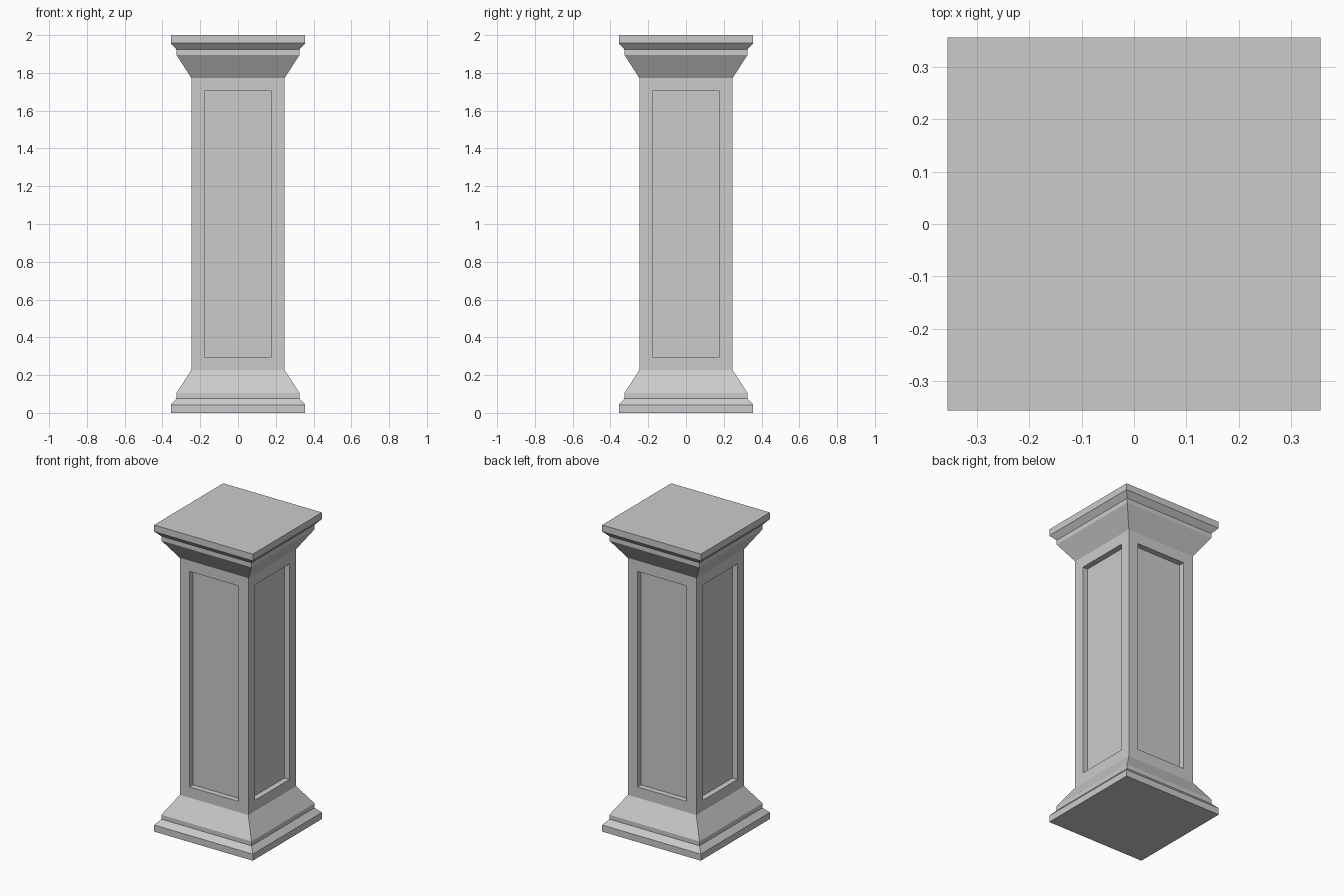
import bpy
import bmesh
from mathutils import Matrix, Vector

cube = bpy.data.objects.get("Cube")
if cube:
    bpy.data.objects.remove(cube, do_unlink=True)

# Stone colour
stone = bpy.data.materials.new("grey_stone")
stone.use_nodes = True
GREY = (0.6, 0.6, 0.6, 1)
stone.diffuse_color = GREY
stone.node_tree.nodes["Principled BSDF"].inputs["Base Color"].default_value = GREY

# Half width and height of each moulding step, mirrored for the capital
base = [(0.356, 0), (0.356, 0.043), (0.325, 0.077), (0.325, 0.106), (0.247, 0.227)]
profile = base + [(w, 2 - z) for w, z in reversed(base)]

bm = bmesh.new()

# Square rings skinned into one closed pillar
rings = [[bm.verts.new((sx * w, sy * w, z))
          for sx, sy in ((-1, -1), (1, -1), (1, 1), (-1, 1))] for w, z in profile]
shaft = []
for i, (low, high) in enumerate(zip(rings, rings[1:])):
    for k in range(4):
        n = (k + 1) % 4
        face = bm.faces.new((low[k], low[n], high[n], high[k]))
        if i == len(base) - 1:
            shaft.append(face)
bm.faces.new(reversed(rings[0]))
bm.faces.new(rings[-1])
bm.normal_update()

# Recessed panel on each side of the shaft
MARGIN, DEPTH = 0.07, 0.037
bmesh.ops.inset_individual(bm, faces=shaft, thickness=MARGIN, use_even_offset=True)
for face in shaft:
    normal = face.normal.copy()
    panel = bmesh.ops.extrude_discrete_faces(bm, faces=[face])["faces"][0]
    bmesh.ops.translate(bm, verts=panel.verts, vec=normal * -DEPTH)

bmesh.ops.recalc_face_normals(bm, faces=bm.faces)
mesh = bpy.data.meshes.new("pillar")
bm.to_mesh(mesh)
bm.free()
mesh.materials.append(stone)
bpy.context.collection.objects.link(bpy.data.objects.new("pillar", mesh))
